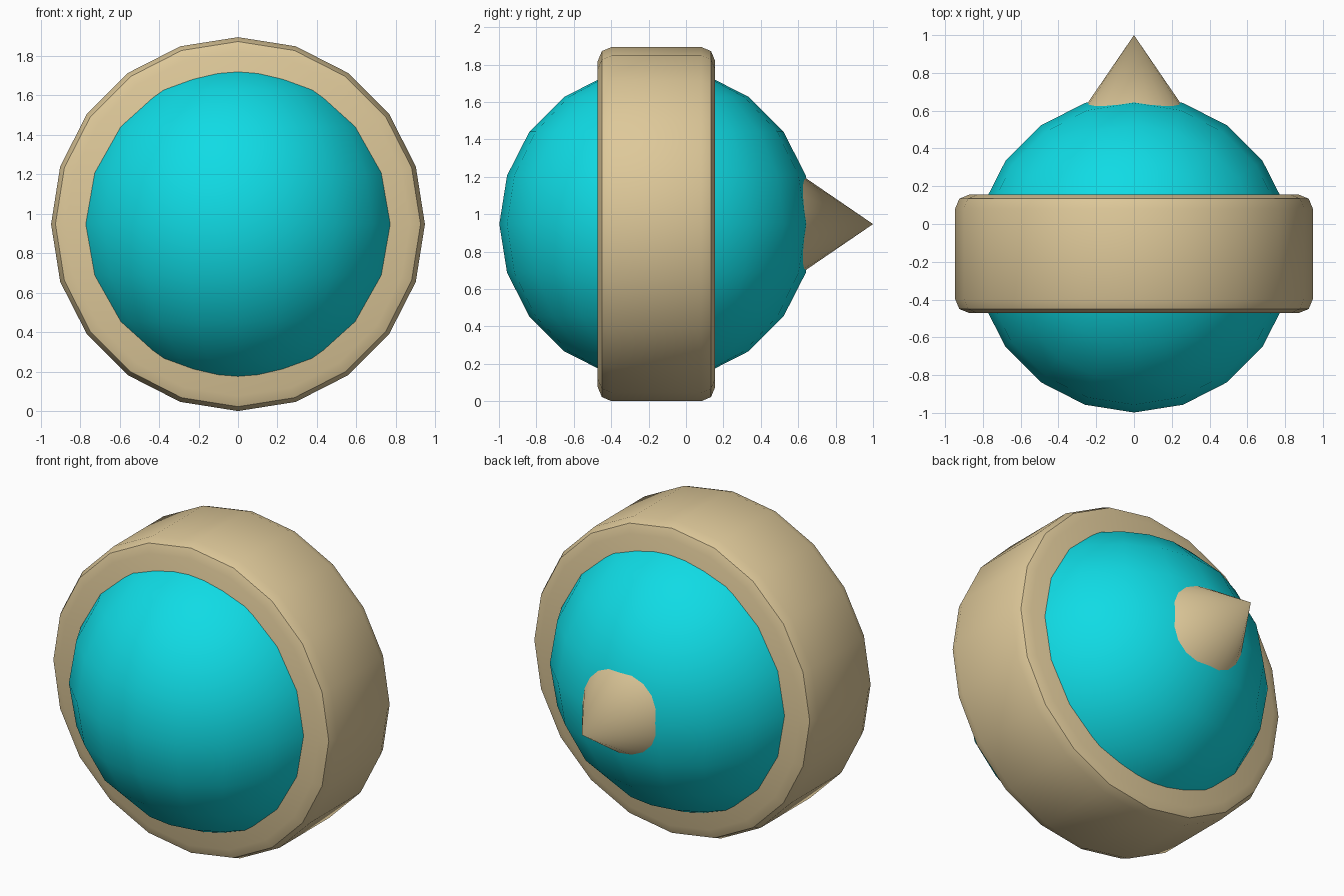
import bpy
import math

cube = bpy.data.objects.get("Cube")
if cube:
    bpy.data.objects.remove(cube, do_unlink=True)

SIDES = 20
CENTRE = (0, -0.158, 0.947)
FACE_BACK = (-math.pi / 2, 0, 0)  # turns local +z towards +y


def make_material(name, rgb):
    mat = bpy.data.materials.new(name)
    mat.use_nodes = True
    colour = (*rgb, 1)
    mat.diffuse_color = colour
    mat.node_tree.nodes["Principled BSDF"].inputs["Base Color"].default_value = colour
    return mat


def finish(name, mat):
    obj = bpy.context.object
    obj.name = name
    obj.data.materials.append(mat)
    return obj


def smooth(obj):
    bpy.ops.object.select_all(action="DESELECT")
    obj.select_set(True)
    bpy.context.view_layer.objects.active = obj
    bpy.ops.object.shade_smooth_by_angle(angle=math.radians(30))


tan = make_material("tan", (0.73, 0.58, 0.32))
cyan = make_material("cyan", (0.005, 0.71, 0.78))

# Round body
bpy.ops.mesh.primitive_uv_sphere_add(
    segments=SIDES, ring_count=SIDES // 2, radius=0.84, location=CENTRE)
smooth(finish("body_ball", cyan))

# Thick band around the body, with rounded rims
bpy.ops.mesh.primitive_cylinder_add(
    vertices=SIDES, radius=0.947, depth=0.628, location=CENTRE, rotation=FACE_BACK)
band = finish("outer_band", tan)
bevel = band.modifiers.new("rounded_rims", "BEVEL")
bevel.width = 0.075
bevel.segments = 2
bevel.limit_method = "ANGLE"
bevel.angle_limit = math.radians(45)
bpy.ops.object.modifier_apply(modifier=bevel.name)
smooth(band)

# Spike at the back, its base sunk into the body
TIP, BASE = 1.0, 0.4
bpy.ops.mesh.primitive_cone_add(
    vertices=SIDES, radius1=0.41, radius2=0, depth=TIP - BASE,
    location=(0, (TIP + BASE) / 2, CENTRE[2]), rotation=FACE_BACK)
smooth(finish("back_spike", tan))
